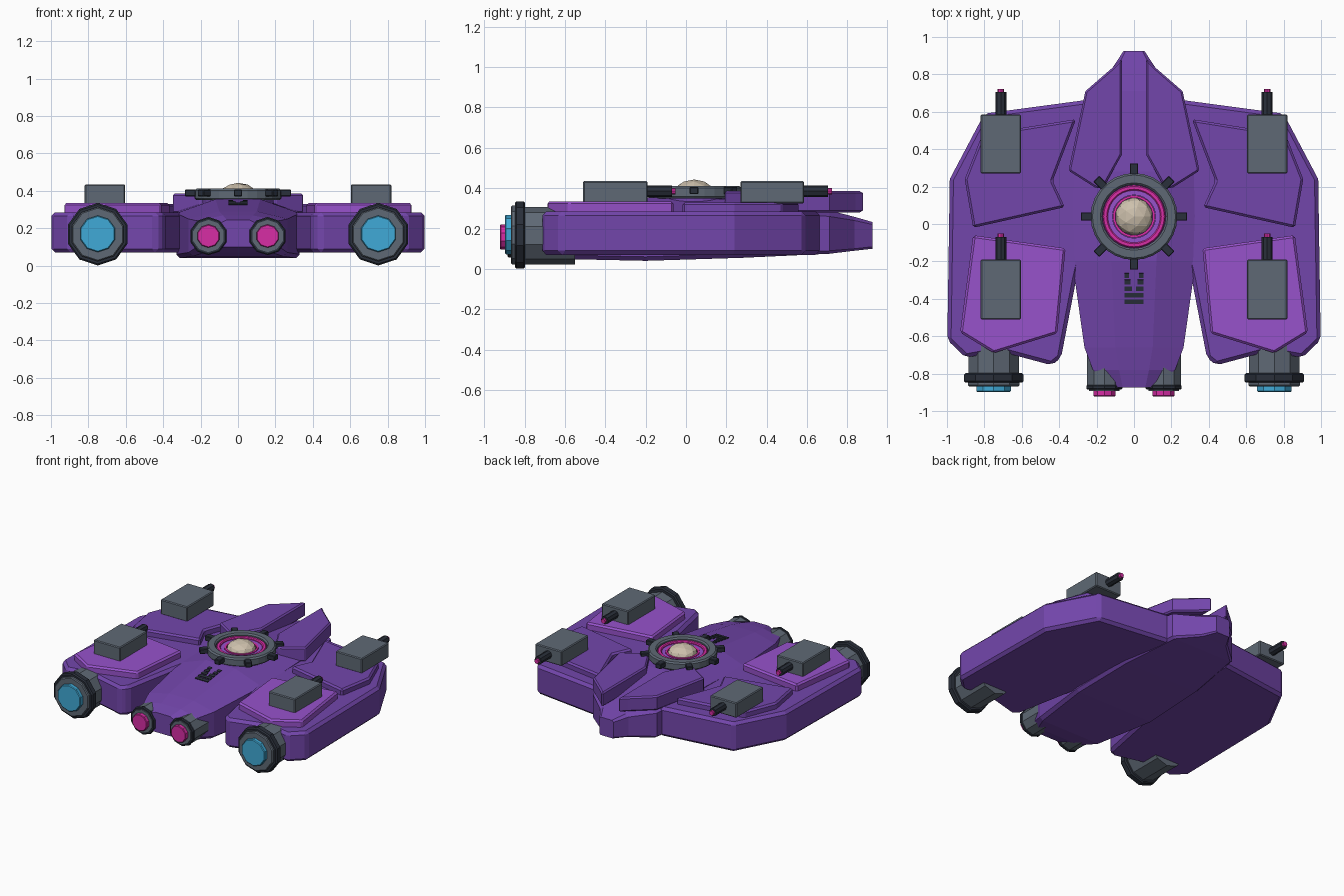
import bpy, bmesh, math
from mathutils import Matrix, Vector

if "Cube" in bpy.data.objects:
    bpy.data.objects.remove(bpy.data.objects["Cube"])


def material(name, rgb):
    m = bpy.data.materials.new(name)
    m.diffuse_color = (*rgb, 1)
    m.use_nodes = True
    m.node_tree.nodes["Principled BSDF"].inputs["Base Color"].default_value = m.diffuse_color
    return m


PURPLE = material("purple hull", (0.171, 0.061, 0.410))
LILAC = material("light purple", (0.310, 0.084, 0.600))
GREY = material("steel grey", (0.114, 0.141, 0.178))
DARK = material("dark metal", (0.023, 0.029, 0.043))
PINK = material("magenta glow", (0.680, 0.026, 0.376))
BLUE = material("blue glow", (0.051, 0.402, 0.679))
BONE = material("bone dome", (0.610, 0.527, 0.413))


def finish(bm, name, mat, bevel=0):
    bmesh.ops.recalc_face_normals(bm, faces=bm.faces[:])
    mesh = bpy.data.meshes.new(name)
    bm.to_mesh(mesh)
    bm.free()
    mesh.materials.append(mat)
    ob = bpy.data.objects.new(name, mesh)
    bpy.context.collection.objects.link(ob)
    if bevel:
        mod = ob.modifiers.new("edge", 'BEVEL')
        mod.width, mod.segments = bevel, 1
        mod.limit_method, mod.angle_limit = 'ANGLE', math.radians(40)
    return ob


def skin(name, rings, mat, bevel=0, closed=False):
    """Join rings of points with side faces; cap the ends unless closed."""
    bm = bmesh.new()
    rows = [[bm.verts.new(p) for p in r] for r in rings]
    n = len(rows[0])
    pairs = list(zip(rows, rows[1:])) + ([(rows[-1], rows[0])] if closed else [])
    for a, b in pairs:
        for i in range(n):
            j = (i + 1) % n
            bm.faces.new((a[i], a[j], b[j], b[i]))
    if not closed:
        bm.faces.new(rows[0])
        bm.faces.new(rows[-1])
    return finish(bm, name, mat, bevel)


def slab(name, outline, z0, z1, mat, side=1, bevel=0.012):
    return skin(name, [[(x * side, y, z) for x, y in outline] for z in (z0, z1)], mat, bevel)


def box(name, centre, size, mat, turn=None, bevel=0):
    bm = bmesh.new()
    m = Matrix.Translation(centre) @ (turn or Matrix()) @ Matrix.Diagonal((*size, 1))
    bmesh.ops.create_cube(bm, size=1, matrix=m)
    return finish(bm, name, mat, bevel)


def tube(name, x, z, y0, y1, r, sides, mat, bevel=0):
    """Solid cylinder lying along y."""
    bm = bmesh.new()
    m = Matrix.Translation((x, (y0 + y1) / 2, z)) @ Matrix.Rotation(math.pi / 2, 4, 'X')
    bmesh.ops.create_cone(bm, cap_ends=True, segments=sides, radius1=r, radius2=r,
                          depth=abs(y1 - y0), matrix=m)
    return finish(bm, name, mat, bevel)


def ring(name, centre, r0, r1, z0, z1, mat, bevel=0, n=28):
    """Flat ring around a vertical axis."""
    def loop(r, z):
        return [(centre[0] + r * math.cos(2 * math.pi * i / n),
                 centre[1] + r * math.sin(2 * math.pi * i / n), z) for i in range(n)]
    return skin(name, [loop(r0, z0), loop(r1, z0), loop(r1, z1), loop(r0, z1)],
                mat, bevel, closed=True)


# Central fuselage: y, bottom / side / top half widths, bottom / low / shoulder / top heights
sections = [
    (-0.875, 0.09, 0.11, 0.06, 0.10, 0.12, 0.22, 0.245),
    (-0.78, 0.18, 0.22, 0.08, 0.07, 0.10, 0.24, 0.268),
    (-0.66, 0.24, 0.265, 0.10, 0.05, 0.07, 0.25, 0.290),
    (-0.20, 0.31, 0.33, 0.12, 0.04, 0.06, 0.28, 0.355),
    (0.28, 0.30, 0.32, 0.16, 0.055, 0.075, 0.29, 0.345),
    (0.71, 0.24, 0.26, 0.15, 0.075, 0.09, 0.26, 0.290),
    (0.835, 0.10, 0.115, 0.09, 0.09, 0.10, 0.24, 0.258),
    (0.925, 0.05, 0.056, 0.045, 0.10, 0.11, 0.22, 0.232),
]
skin("fuselage", [[(-wb, y, zb), (-w, y, z1), (-w, y, z2), (-wt, y, zt),
                   (wt, y, zt), (w, y, z2), (w, y, z1), (wb, y, zb)]
                  for y, wb, w, wt, zb, z1, z2, zt in sections], PURPLE)

wing = [(0.24, 0.665), (0.80, 0.59), (0.985, 0.24), (0.998, -0.62), (0.90, -0.715),
        (0.72, -0.68), (0.44, -0.755), (0.39, -0.715), (0.31, -0.30), (0.24, 0.0)]
front_plate = [(0.31, 0.56), (0.81, 0.48), (0.905, 0.24), (0.86, -0.02),
               (0.37, 0.09), (0.435, 0.23)]
rear_plate = [(0.86, -0.06), (0.366, -0.13), (0.41, -0.585), (0.75, -0.69), (0.93, -0.58)]
prong = [(0.065, 0.885), (0.11, 0.84), (0.26, 0.71), (0.35, 0.285),
         (0.20, 0.19), (0.16, 0.20), (0.065, 0.37)]

for s, tag in ((1, "right"), (-1, "left")):
    # Side hulls and armour
    slab(f"{tag}_side_hull", wing, 0.07, 0.285, PURPLE, s, 0.02)
    slab(f"{tag}_front_plate", front_plate, 0.27, 0.33, PURPLE, s)
    slab(f"{tag}_rear_plate", rear_plate, 0.27, 0.335, LILAC, s)
    slab(f"{tag}_nose_prong", prong, 0.28, 0.385, PURPLE, s, 0.01)

    # Large outer engines
    x = 0.75 * s
    tube(f"{tag}_engine", x, 0.165, -0.86, -0.55, 0.142, 10, GREY)
    tube(f"{tag}_engine_collar", x, 0.168, -0.848, -0.797, 0.167, 10, DARK, 0.008)
    tube(f"{tag}_engine_mouth", x, 0.168, -0.868, -0.84, 0.145, 10, GREY, 0.006)
    tube(f"{tag}_engine_glow", x, 0.17, -0.897, -0.86, 0.098, 10, BLUE, 0.005)

    # Small inner engines
    x = 0.158 * s
    tube(f"{tag}_inner_engine", x, 0.158, -0.87, -0.62, 0.097, 10, GREY)
    tube(f"{tag}_inner_engine_collar", x, 0.158, -0.885, -0.86, 0.102, 10, DARK, 0.006)
    tube(f"{tag}_inner_engine_mouth", x, 0.158, -0.893, -0.88, 0.086, 10, GREY)
    tube(f"{tag}_inner_engine_glow", x, 0.158, -0.922, -0.885, 0.062, 10, PINK, 0.004)

    # Gun turrets
    for y0, y1, end in (("front"), 0.27, 0.585), (("rear"), -0.51, -0.19):
        x = 0.712 * s
        box(f"{tag}_{y0}_turret", (x, (y1 + end) / 2, 0.38), (0.216, end - y1, 0.11),
            GREY, bevel=0.006)
        tube(f"{tag}_{y0}_barrel", x, 0.385, end - 0.02, end + 0.12, 0.029, 8, DARK)
        tube(f"{tag}_{y0}_barrel_tip", x, 0.385, end + 0.10, end + 0.138, 0.017, 8, PINK)

# Central dome with rings
hub = (0, 0.04)
ring("dome_base", hub, 0.02, 0.19, 0.33, 0.376, PURPLE)
ring("outer_ring", hub, 0.17, 0.232, 0.35, 0.412, GREY, 0.01)
ring("glow_ring", hub, 0.14, 0.168, 0.35, 0.398, PINK, 0.006)
ring("inner_lilac_ring", hub, 0.115, 0.14, 0.35, 0.386, LILAC)
ring("inner_glow_ring", hub, 0.10, 0.113, 0.35, 0.390, PINK)
bm = bmesh.new()
bmesh.ops.create_icosphere(bm, subdivisions=2, radius=1, matrix=Matrix.Translation(
    (hub[0], hub[1], 0.375)) @ Matrix.Diagonal((0.102, 0.102, 0.068, 1)))
finish(bm, "dome", BONE)
for i in range(8):
    turn = Matrix.Rotation(i * math.pi / 4, 4, 'Z')
    c = turn @ Vector((0.252, 0, 0)) + Vector((*hub, 0.388))
    box(f"ring_clamp_{i}", c, (0.065, 0.044, 0.036), DARK, turn, 0.004)

# Vent slats on the sloping rear deck
tilt = Matrix.Rotation(math.atan(0.141), 4, 'X')


def slat(name, x, y, width):
    box(name, (x, y, 0.356 + 0.141 * (y + 0.2)), (width, 0.024, 0.009), DARK, tilt)


for i, y in enumerate((-0.275, -0.31, -0.345)):
    w = 0.026 + 0.008 * i
    for s in (1, -1):
        slat(f"vent_slat_{i}_{s}", s * (0.052 - w / 2), y, w)
for i, y in enumerate((-0.38, -0.415)):
    slat(f"wide_vent_slat_{i}", 0, y, 0.104)
